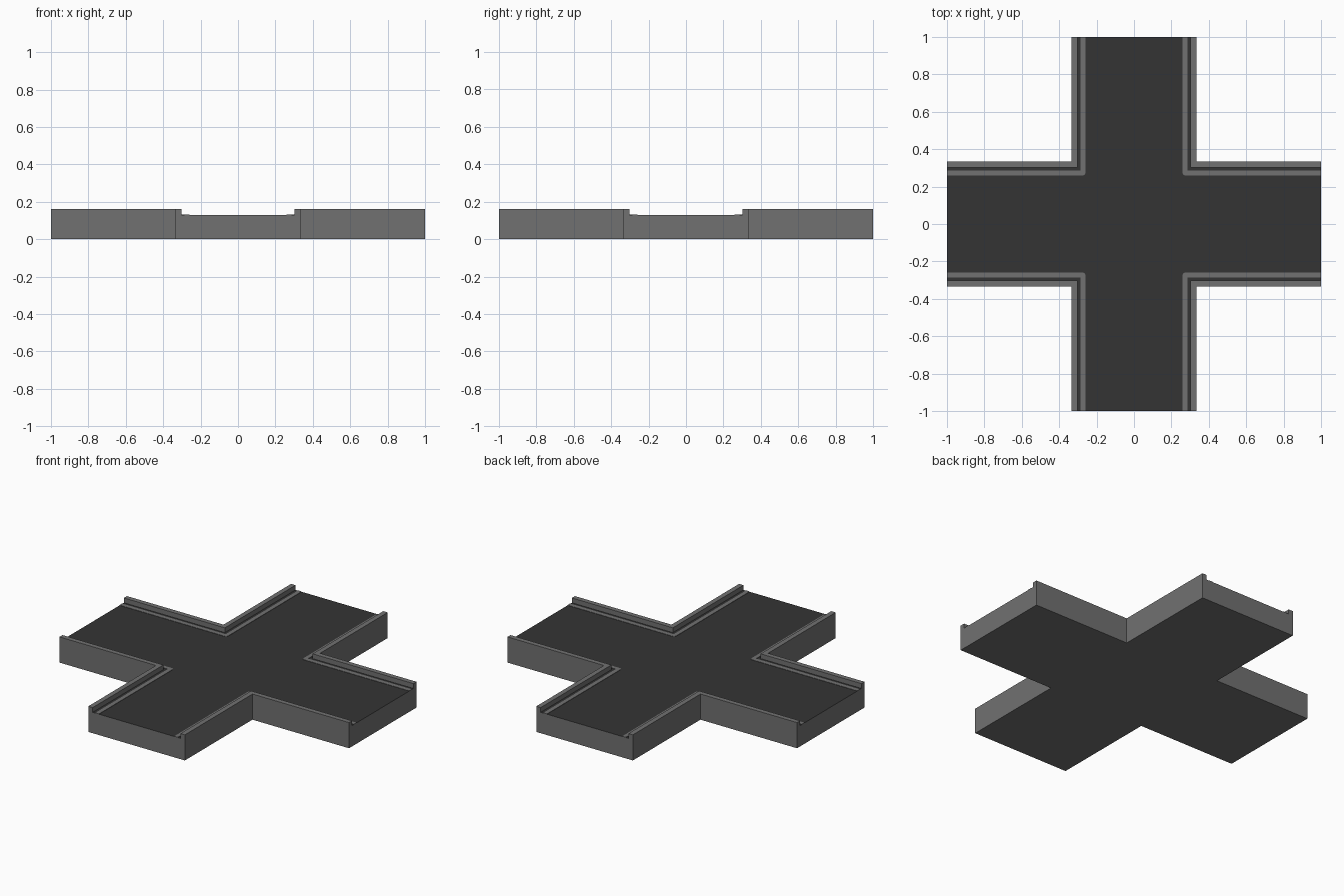
import bpy, bmesh

if "Cube" in bpy.data.objects:
    bpy.data.objects.remove(bpy.data.objects["Cube"])

W = 1 / 3        # half width of each arm
DECK = 0.13      # road surface height
TOP = 0.16       # kerb height


def material(name, value):
    m = bpy.data.materials.new(name)
    m.diffuse_color = (value, value, value, 1)
    m.use_nodes = True
    m.node_tree.nodes["Principled BSDF"].inputs["Base Color"].default_value = m.diffuse_color
    return m


concrete = material("concrete grey", 0.165)
asphalt = material("asphalt dark grey", 0.034)


def prism(name, outline, z0, z1, mirror=False, road_top=False):
    bm = bmesh.new()
    face = bm.faces.new([bm.verts.new((x, y, z0)) for x, y in outline])
    new = bmesh.ops.extrude_face_region(bm, geom=[face])["geom"]
    for v in new:
        if isinstance(v, bmesh.types.BMVert):
            v.co.z = z1
    bmesh.ops.recalc_face_normals(bm, faces=bm.faces)
    for f in bm.faces:
        f.material_index = 1 if road_top and f.normal.z > 0.5 else 0
    me = bpy.data.meshes.new(name)
    bm.to_mesh(me)
    bm.free()
    me.materials.append(concrete)
    me.materials.append(asphalt)
    ob = bpy.data.objects.new(name, me)
    bpy.context.collection.objects.link(ob)
    if mirror:
        mod = ob.modifiers.new("four corners", "MIRROR")
        mod.use_axis = (True, True, False)
        mod.use_mirror_merge = False
    return ob


# Cross-shaped slab with dark road surface
prism("road_slab", [(1, -W), (1, W), (W, W), (W, 1), (-W, 1), (-W, W),
                    (-1, W), (-1, -W), (-W, -W), (-W, -1), (W, -1), (W, -W)],
      0, DECK, road_top=True)

# Raised kerbs along the four inner corners
K = 0.303
prism("kerb", [(1, K), (1, W), (W, W), (W, 1), (K, 1), (K, K)],
      DECK, TOP, mirror=True)

# Thin edge lines on the road, with softened corner tips
A, B, R = 0.26, 0.285, 0.012
prism("edge_line", [(1, A), (1, B), (B, B), (B, 1), (A, 1),
                    (A, A + R), (A + R * 0.3, A + R * 0.3), (A + R, A)],
      DECK, DECK + 0.002, mirror=True)
